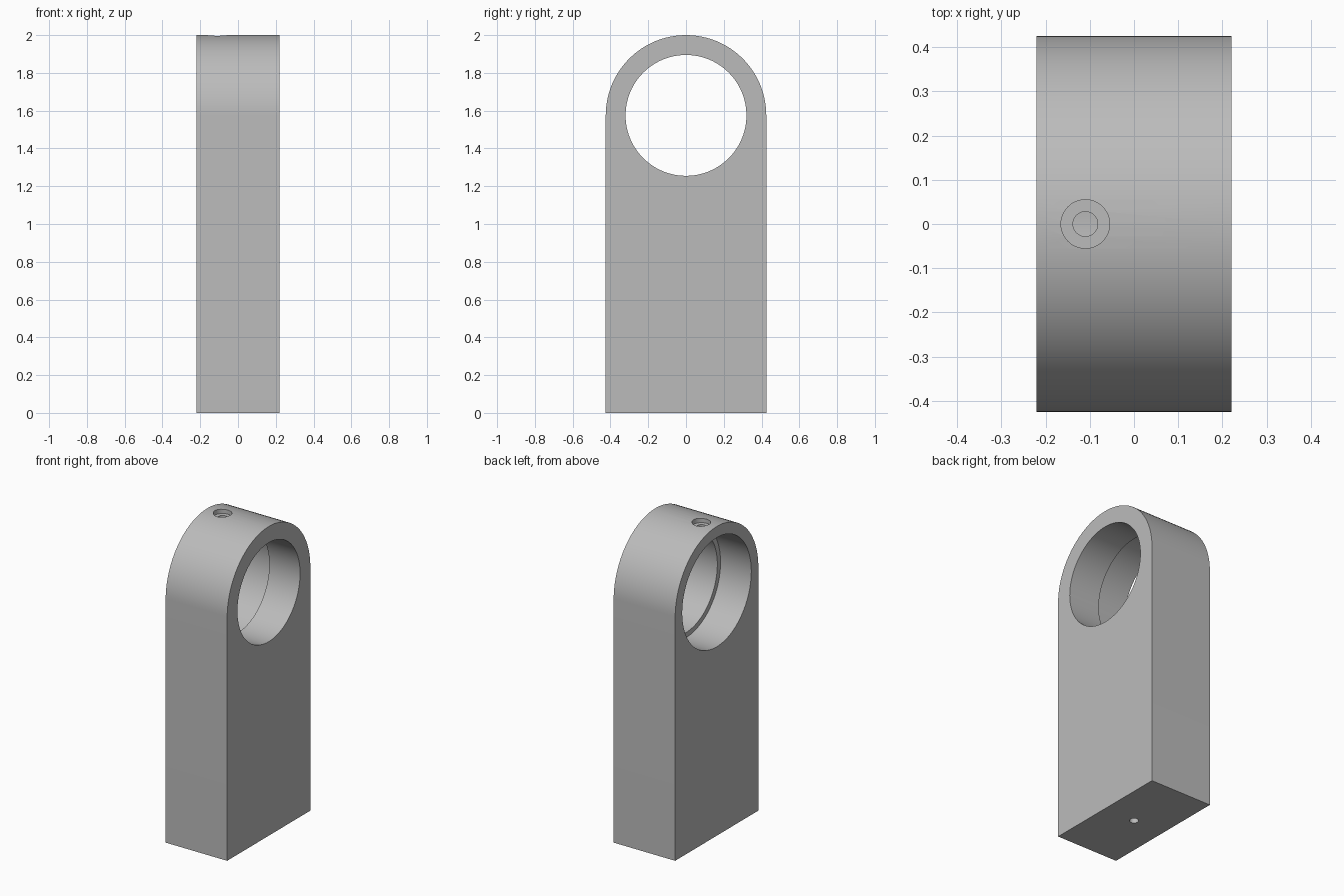
import bpy
import bmesh
from math import cos, sin, pi, radians
from mathutils import Matrix

WIDTH, HALF_DEPTH, HEIGHT = 0.44, 0.425, 2.0
BORE_Z = HEIGHT - HALF_DEPTH
SEGMENTS = 96

cube = bpy.data.objects.get("Cube")
if cube:
    bpy.data.objects.remove(cube, do_unlink=True)

grey = bpy.data.materials.new("plain grey")
grey.use_nodes = True
colour = (0.5, 0.5, 0.5, 1)
grey.diffuse_color = colour
grey.node_tree.nodes["Principled BSDF"].inputs["Base Color"].default_value = colour


def add_object(name, bm):
    mesh = bpy.data.meshes.new(name)
    bmesh.ops.recalc_face_normals(bm, faces=bm.faces)
    bm.to_mesh(mesh)
    bm.free()
    mesh.materials.append(grey)
    obj = bpy.data.objects.new(name, mesh)
    bpy.context.collection.objects.link(obj)
    return obj


def cylinder(name, radius, start, end, axis, segments=SEGMENTS):
    """Cylinder running from start to end along x or z, given by its centre line."""
    centre = [(a + b) / 2 for a, b in zip(start, end)]
    length = sum(abs(a - b) for a, b in zip(start, end))
    turn = Matrix.Rotation(pi / 2, 4, "Y") if axis == "X" else Matrix()
    bm = bmesh.new()
    bmesh.ops.create_cone(bm, cap_ends=True, segments=segments, radius1=radius,
                          radius2=radius, depth=length,
                          matrix=Matrix.Translation(centre) @ turn)
    return add_object(name, bm)


# Upright block with a half-round top
profile = [(-HALF_DEPTH, 0), (HALF_DEPTH, 0)]
for i in range(SEGMENTS // 2 + 1):
    a = pi * i / (SEGMENTS // 2)
    profile.append((HALF_DEPTH * cos(a), BORE_Z + HALF_DEPTH * sin(a)))
bm = bmesh.new()
face = bm.faces.new([bm.verts.new((-WIDTH / 2, y, z)) for y, z in profile])
side = bmesh.ops.extrude_face_region(bm, geom=[face])
bmesh.ops.translate(bm, vec=(WIDTH, 0, 0),
                    verts=[v for v in side["geom"] if isinstance(v, bmesh.types.BMVert)])
block = add_object("bearing_block", bm)

# Stepped bore, counterbored screw hole in the crown, blind hole in the base
screw_x = -0.11
cutters = [
    cylinder("bore_cutter", 0.32, (-0.4, 0, BORE_Z), (0.4, 0, BORE_Z), "X"),
    cylinder("wide_bore_cutter", 0.353, (-0.4, 0, BORE_Z), (0, 0, BORE_Z), "X"),
    cylinder("screw_hole_cutter", 0.028, (screw_x, 0, BORE_Z), (screw_x, 0, 2.1), "Z", 32),
    cylinder("counterbore_cutter", 0.055, (screw_x, 0, 1.97), (screw_x, 0, 2.1), "Z", 48),
    cylinder("base_hole_cutter", 0.027, (0, 0, -0.1), (0, 0, 0.3), "Z", 32),
]
bpy.context.view_layer.objects.active = block
for cutter in cutters:
    mod = block.modifiers.new(cutter.name, "BOOLEAN")
    mod.operation = "DIFFERENCE"
    mod.solver = "EXACT"
    mod.object = cutter
    bpy.ops.object.modifier_apply(modifier=mod.name)
    bpy.data.objects.remove(cutter, do_unlink=True)

# Smooth curved walls, crisp rims
bpy.ops.object.select_all(action="DESELECT")
block.select_set(True)
bpy.ops.object.shade_smooth_by_angle(angle=radians(30))
